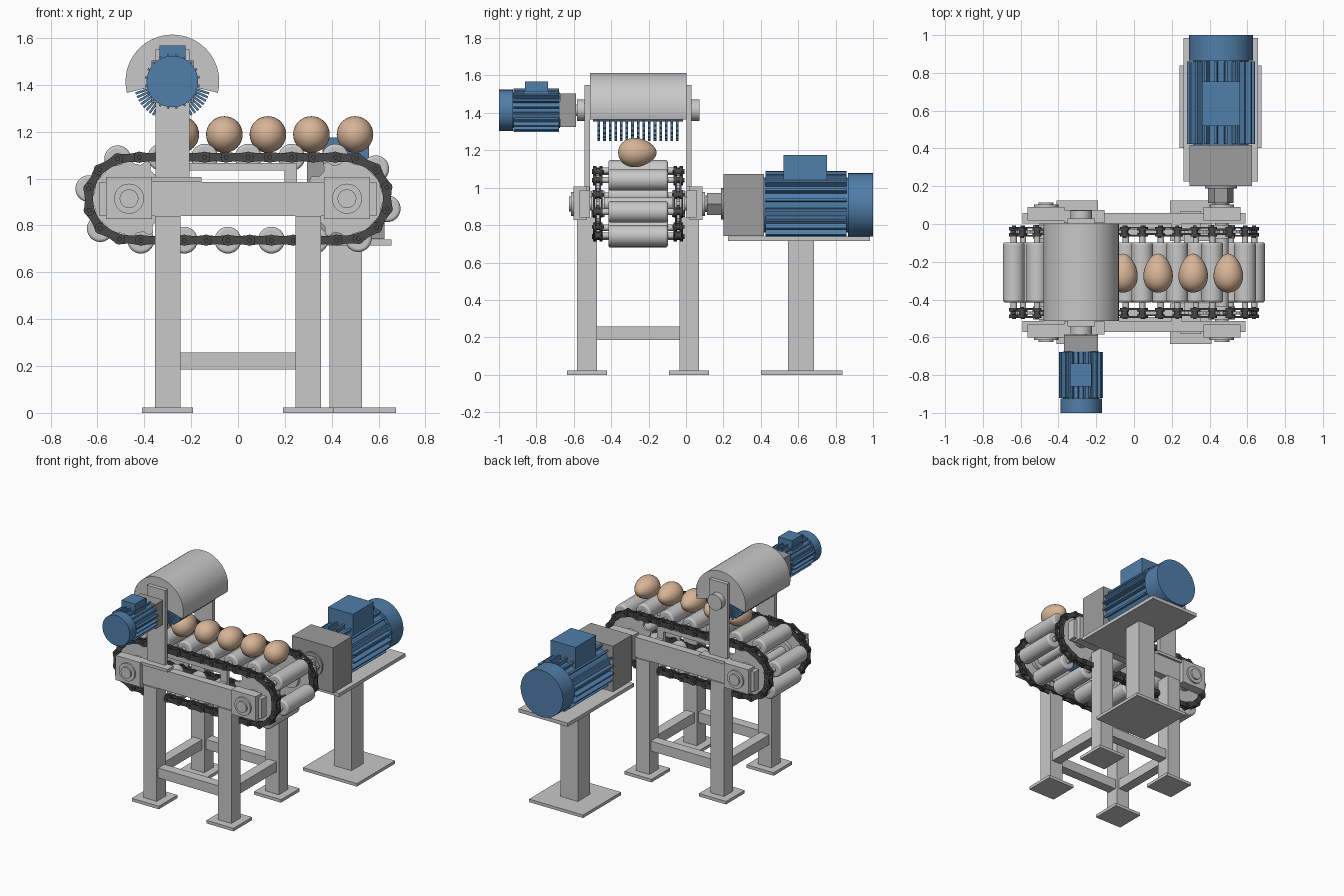
import bpy, bmesh
from math import sin, cos, pi, radians, atan2
from mathutils import Matrix, Vector

if "Cube" in bpy.data.objects:
    bpy.data.objects.remove(bpy.data.objects["Cube"], do_unlink=True)


def material(name, rgb):
    m = bpy.data.materials.new(name)
    m.use_nodes = True
    m.diffuse_color = (*rgb, 1)
    m.node_tree.nodes["Principled BSDF"].inputs["Base Color"].default_value = (*rgb, 1)
    return m


STEEL = material("light steel", (0.58, 0.58, 0.58))
CAST = material("cast grey", (0.34, 0.34, 0.34))
BLUE = material("motor blue", (0.08, 0.21, 0.40))
CHAIN = material("dark chain", (0.065, 0.065, 0.065))
EGG = material("egg shell", (0.68, 0.46, 0.31))

MID = -0.256                      # centre line of the conveyor in y
AXLE_X, AXLE_Z, PITCH_R = 0.465, 0.914, 0.177
LEG_X, HEAD_X, HEAD_Z = 0.30, -0.28, 1.414


def box(bm, x, y, z):
    size = [b - a for a, b in (x, y, z)]
    mid = [(a + b) / 2 for a, b in (x, y, z)]
    bmesh.ops.create_cube(bm, size=1, matrix=Matrix.Translation(mid) @ Matrix.Diagonal((*size, 1)))


def prism(bm, pts, y0, y1):
    """Extrude an x-z outline from y0 to y1."""
    face = bm.faces.new([bm.verts.new((x, y0, z)) for x, z in pts])
    out = bmesh.ops.extrude_face_region(bm, geom=[face])
    verts = [v for v in out["geom"] if isinstance(v, bmesh.types.BMVert)]
    bmesh.ops.translate(bm, verts=verts, vec=(0, y1 - y0, 0))


def cyl(bm, x, z, r, y0, y1, n=32):
    prism(bm, [(x + r * cos(2 * pi * i / n), z + r * sin(2 * pi * i / n)) for i in range(n)], y0, y1)


def finish(name, bm, mat, smooth=True, bevel=0):
    bmesh.ops.recalc_face_normals(bm, faces=bm.faces)
    me = bpy.data.meshes.new(name)
    bm.to_mesh(me)
    bm.free()
    me.materials.append(mat)
    if smooth:
        me.shade_smooth()
        me.set_sharp_from_angle(angle=radians(35))
    ob = bpy.data.objects.new(name, me)
    bpy.context.collection.objects.link(ob)
    if bevel:
        mod = ob.modifiers.new("rounded rim", "BEVEL")
        mod.width, mod.segments, mod.limit_method = bevel, 3, "ANGLE"
    return ob


def single(name, mat, shape, *args, **kw):
    bm = bmesh.new()
    shape(bm, *args)
    return finish(name, bm, mat, **kw)


def span(c, h):
    return (c - h, c + h)


def offset(side, a, b):
    """Range in y at distances a..b from the centre line, on one side."""
    return tuple(sorted((MID + side * a, MID + side * b)))


# Stand, rails and bearings, once for each side
for s, tag in ((-1, "front"), (1, "back")):
    for x, end in ((-LEG_X, "right"), (LEG_X, "left")):
        bm = bmesh.new()
        box(bm, span(x, 0.054), offset(s, 0.22, 0.326), (0.02, 0.84))
        box(bm, span(x, 0.109), offset(s, 0.166, 0.38), (0, 0.022))
        finish(f"{tag}_{end}_leg", bm, STEEL, smooth=False)
    single(f"{tag}_cross_bar", STEEL, box, span(0, 0.25), offset(s, 0.237, 0.309), (0.186, 0.258), smooth=False)
    single(f"{tag}_rail", STEEL, box, span(0, 0.59), offset(s, 0.258, 0.315), (0.84, 0.985), smooth=False)
    for x, end in ((-AXLE_X, "right"), (AXLE_X, "left")):
        bm = bmesh.new()
        box(bm, span(x, 0.098), offset(s, 0.275, 0.345), (0.827, 1.006))
        cyl(bm, x, 0.914, 0.064, *offset(s, 0.34, 0.358))
        cyl(bm, x, 0.914, 0.04, *offset(s, 0.35, 0.37))
        finish(f"{tag}_{end}_bearing", bm, STEEL)
    # support bar carrying the upper chain run
    bm = bmesh.new()
    box(bm, (-0.30, 0.25), offset(s, 0.20, 0.23), (1.035, 1.066))
    for x in (-0.28, 0.225):
        box(bm, span(x, 0.026), offset(s, 0.20, 0.23), (0.95, 1.066))
        box(bm, span(x, 0.026), offset(s, 0.20, 0.26), (0.95, 0.98))
    finish(f"{tag}_chain_support", bm, STEEL, smooth=False)
    # upright holding the brush head
    bm = bmesh.new()
    box(bm, span(HEAD_X, 0.073), offset(s, 0.258, 0.286), (0.985, 1.55))
    box(bm, (-0.37, -0.156), offset(s, 0.26, 0.33), (0.985, 1.006))
    finish(f"{tag}_upright", bm, STEEL, smooth=False)
    single(f"{tag}_brush_collar", STEEL, cyl, HEAD_X, HEAD_Z, 0.057, *offset(s, 0.286, 0.328))

for x, end in ((-LEG_X, "right"), (LEG_X, "left")):
    single(f"{end}_tie_bar", STEEL, box, span(x, 0.036), span(MID, 0.22), (0.186, 0.258), smooth=False)
for x, end in ((-AXLE_X, "right"), (AXLE_X, "left")):
    single(f"{end}_axle", STEEL, cyl, x, AXLE_Z, 0.035, *span(MID, 0.36))

# Chain loop path
STRAIGHT, ARC = 2 * AXLE_X, pi * PITCH_R
LOOP = 2 * (STRAIGHT + ARC)


def on_loop(s):
    s %= LOOP
    flip = 1
    if s >= LOOP / 2:
        s, flip = s - LOOP / 2, -1
    if s < ARC:
        a = s / PITCH_R - pi / 2
        x, z = AXLE_X + PITCH_R * cos(a), PITCH_R * sin(a)
    else:
        x, z = AXLE_X - (s - ARC), PITCH_R
    return Vector((flip * x, AXLE_Z + flip * z))


LINKS, START = 32, 0.049
joints = [on_loop(START + i * LOOP / LINKS) for i in range(LINKS)]


def link_outline(p, q, r=0.024):
    """Waisted link plate: two round ends joined by a narrower middle."""
    d = q - p
    base = atan2(d.y, d.x)
    pts = []
    for c, turn in ((q, base), (p, base + pi)):
        for k in range(9):
            a = turn + radians(-120 + 30 * k)
            pts.append((c.x + r * cos(a), c.y + r * sin(a)))
        mid, n = (p + q) / 2, Vector((cos(turn + pi / 2), sin(turn + pi / 2)))
        pts.append(tuple(mid + n * r * 0.7))
    return pts


for s, tag in ((-1, "front"), (1, "back")):
    bm = bmesh.new()
    for i, p in enumerate(joints):
        outline = link_outline(p, joints[(i + 1) % LINKS])
        gap = 0.012 if i % 2 else 0.021
        for k in (-1, 1):
            c = 0.215 + k * gap
            prism(bm, outline, *offset(s, c - 0.0045, c + 0.0045))
        cyl(bm, p.x, p.y, 0.017, *offset(s, 0.20, 0.23), 12)
        cyl(bm, p.x, p.y, 0.010, *offset(s, 0.183, 0.247), 12)
    finish(f"{tag}_chain", bm, CHAIN)
    for x, end, valley in ((-AXLE_X, "right", 107), (AXLE_X, "left", -74)):
        pts = []
        for k in range(12):
            for da, r in ((-6, 0.152), (6, 0.152), (12, 0.178), (18, 0.178)):
                a = radians(valley + 30 * k + da)
                pts.append((x + r * cos(a), AXLE_Z + r * sin(a)))
        bm = bmesh.new()
        prism(bm, pts, *offset(s, 0.206, 0.224))
        cyl(bm, x, AXLE_Z, 0.07, *offset(s, 0.18, 0.25))
        finish(f"{tag}_{end}_sprocket", bm, STEEL)

# Carrying rollers on every second joint
for i, p in enumerate(joints[::2]):
    single(f"roller_{i + 1}", STEEL, cyl, p.x, p.y, 0.057, *span(MID, 0.159), bevel=0.012)
    single(f"roller_pin_{i + 1}", STEEL, cyl, p.x, p.y, 0.017, *span(MID, 0.2), 16)

# Eggs resting between the rollers
for i in range(5):
    bm = bmesh.new()
    bmesh.ops.create_uvsphere(bm, u_segments=32, v_segments=20, radius=1,
                              matrix=Matrix.Rotation(pi / 2, 4, "X"))
    for v in bm.verts:
        taper = 0.077 * (1 - 0.17 * v.co.y - 0.03 * v.co.y ** 2)
        v.co = (-0.244 + 0.1858 * i + v.co.x * taper, -0.26 + 0.103 * v.co.y, 1.188 + v.co.z * taper)
    finish(f"egg_{i + 1}", bm, EGG)


# Hood: curved shell with sector end plates
def arc(r, n=36):
    return [(HEAD_X + r * cos(a), HEAD_Z + r * sin(a))
            for a in (radians(-14 + 208 * i / n) for i in range(n + 1))]


bm = bmesh.new()
prism(bm, arc(0.2) + arc(0.19)[::-1], *span(MID, 0.258))
finish("hood_shell", bm, STEEL, smooth=False)
for s, tag in ((-1, "front"), (1, "back")):
    single(f"{tag}_hood_plate", STEEL, prism, arc(0.199) + [(HEAD_X, HEAD_Z)], *offset(s, 0.246, 0.257), smooth=False)

# Rotary brush with staggered bristles
single("brush_core", STEEL, cyl, HEAD_X, HEAD_Z, 0.06, *span(MID, 0.24))
single("brush_shaft", STEEL, cyl, HEAD_X, HEAD_Z, 0.03, -0.60, MID + 0.32)
bm = bmesh.new()
for col in range(15):
    y = MID + 0.03 * (col - 7)
    for k in range(30):
        turn = Matrix.Rotation(radians(12 * k + 6 * (col % 2)), 4, "Y")
        place = Matrix.Translation((HEAD_X, y, HEAD_Z)) @ turn @ Matrix.Translation((0, 0, 0.11))
        bmesh.ops.create_cube(bm, size=1, matrix=place @ Matrix.Diagonal((0.01, 0.014, 0.11, 1)))
finish("brush_bristles", bm, BLUE, smooth=False)


def motor(name, x, z, gear, body, end, r, gear_half, term):
    """Finned motor along y with gearbox, end cover and terminal box."""
    single(f"{name}_gearbox", CAST, box, span(x, gear_half), tuple(sorted((gear, body))), span(z, gear_half), smooth=False)
    cap = body + (end - body) * 0.77
    bm = bmesh.new()
    cyl(bm, x, z, r * 0.86, body, cap, 40)
    cyl(bm, x, z, r, cap, end, 40)
    finish(f"{name}_body", bm, BLUE)
    bm = bmesh.new()
    for k in range(20):
        place = (Matrix.Translation((x, (body + cap) / 2, z)) @ Matrix.Rotation(radians(18 * k + 9), 4, "Y")
                 @ Matrix.Translation((0, 0, r * 0.95)))
        bmesh.ops.create_cube(bm, size=1, matrix=place @ Matrix.Diagonal((r * 0.08, abs(cap - body) * 0.97, r * 0.24, 1)))
    finish(f"{name}_fins", bm, BLUE, smooth=False)
    half, y, top = term
    single(f"{name}_terminal_box", BLUE, box, span(x, half), y, (z, top), smooth=False)


motor("brush_motor", HEAD_X, HEAD_Z, -0.588, -0.674, -1.0, 0.11, 0.09, (0.055, (-0.86, -0.738), 1.567))
motor("drive_motor", 0.46, 0.908, 0.20, 0.417, 1.0, 0.17, 0.165, (0.1, (0.52, 0.754), 1.176))

# Drive coupling
bm = bmesh.new()
cyl(bm, 0.46, AXLE_Z, 0.045, 0.08, 0.2)
cyl(bm, 0.46, AXLE_Z, 0.068, 0.112, 0.19, 6)
cyl(bm, 0.46, AXLE_Z, 0.085, 0.188, 0.205)
finish("drive_coupling", bm, CAST)

# Drive motor pedestal
bm = bmesh.new()
box(bm, (0.262, 0.656), (0.225, 0.985), (0.714, 0.74))
box(bm, span(0.46, 0.07), (0.545, 0.685), (0.02, 0.715))
box(bm, span(0.458, 0.217), (0.402, 0.838), (0, 0.022))
finish("motor_pedestal", bm, STEEL, smooth=False)
